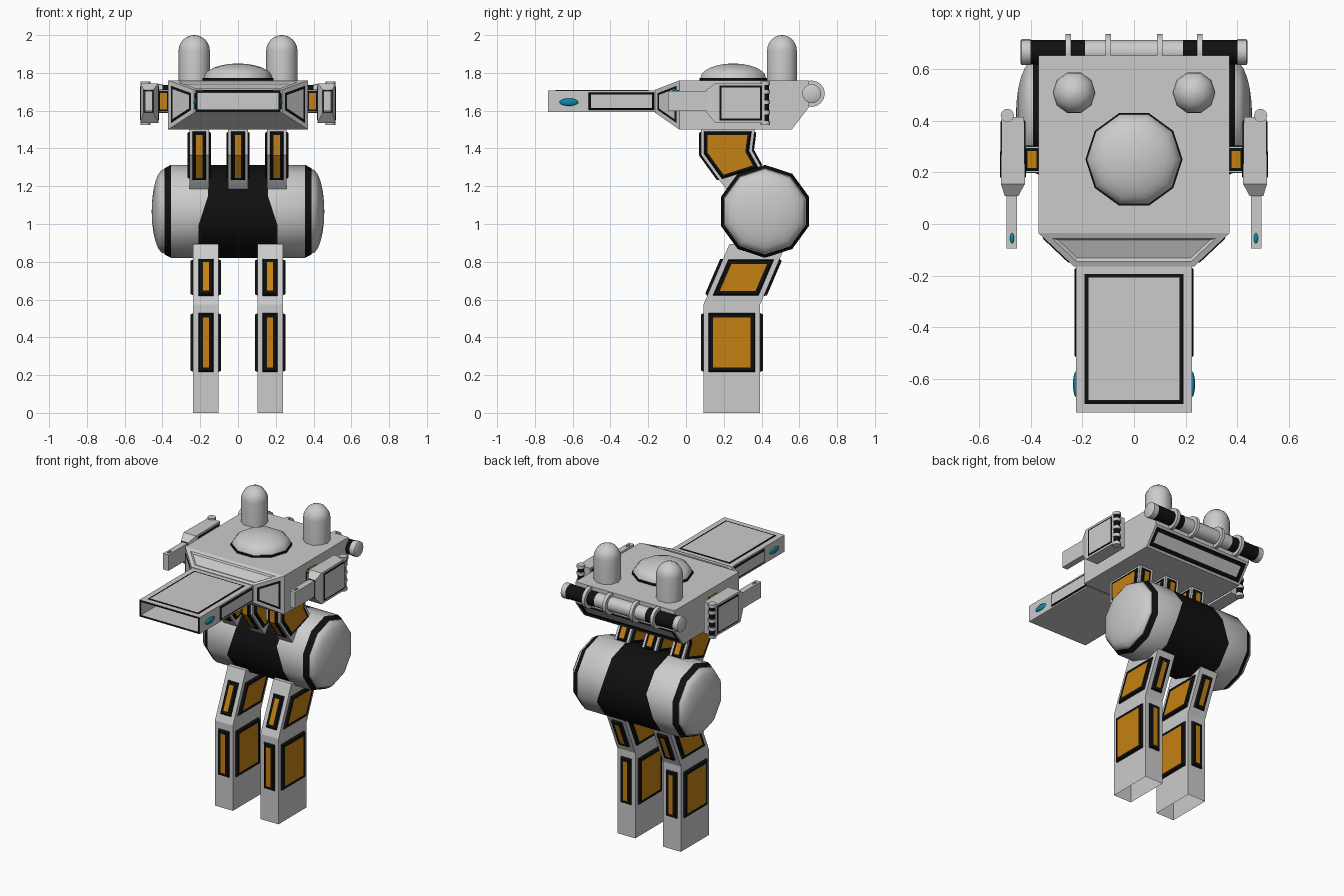
import bpy, bmesh, math
from mathutils import Matrix

if "Cube" in bpy.data.objects:
    bpy.data.objects.remove(bpy.data.objects["Cube"])

GREY, BLACK, ORANGE, CYAN = range(4)
MATS = []
for nm, c in (("light grey", (.6, .6, .6)), ("black", (.005, .005, .005)),
              ("amber", (.56, .22, .006)), ("cyan", (.004, .25, .4))):
    m = bpy.data.materials.new(nm)
    m.diffuse_color = (*c, 1)
    m.use_nodes = True
    m.node_tree.nodes["Principled BSDF"].inputs["Base Color"].default_value = m.diffuse_color
    MATS.append(m)


def finish(name, bm, smooth=False):
    me = bpy.data.meshes.new(name)
    bm.to_mesh(me)
    bm.free()
    for m in MATS:
        me.materials.append(m)
    ob = bpy.data.objects.new(name, me)
    bpy.context.collection.objects.link(ob)
    if smooth:
        bpy.ops.object.select_all(action='DESELECT')
        ob.select_set(True)
        bpy.context.view_layer.objects.active = ob
        bpy.ops.object.shade_smooth_by_angle(angle=math.radians(40))
    return ob


def loft(name, rings, mats=None, edit=None, smooth=False):
    """Skin a list of point rings; edit(bm, layers, caps) adds details."""
    bm = bmesh.new()
    vs = [[bm.verts.new(p) for p in r] for r in rings]
    n = len(vs[0])
    layers = []
    for i, (a, b) in enumerate(zip(vs, vs[1:])):
        fs = [bm.faces.new((a[j], a[(j + 1) % n], b[(j + 1) % n], b[j])) for j in range(n)]
        for f in fs:
            f.material_index = mats[i] if mats else GREY
        layers.append(fs)
    caps = [bm.faces.new(vs[0]), bm.faces.new(vs[-1])]
    for c, k in zip(caps, (0, -1)):
        c.material_index = mats[k] if mats else GREY
    bmesh.ops.recalc_face_normals(bm, faces=bm.faces[:])
    bm.normal_update()
    if edit:
        edit(bm, layers, caps)
    return finish(name, bm, smooth)


def inset(bm, faces, t, d=0.0):
    bm.normal_update()
    return bmesh.ops.inset_region(bm, faces=faces, thickness=t, depth=d,
                                  use_boundary=True, use_even_offset=True)['faces']


def panel(bm, faces, margin, raise_by, border, inner=ORANGE):
    """Raised plate with a black frame."""
    inset(bm, faces, margin)
    rim = inset(bm, faces, .007, raise_by) + inset(bm, faces, border)
    for f in rim:
        f.material_index = BLACK
    for f in faces:
        f.material_index = inner


def ribs(x, hx, st):
    """Stations (front y, front z, back y, back z) -> rings; sides: front, right, back, left"""
    return [[(x - hx, a, b), (x + hx, a, b), (x + hx, c, d), (x - hx, c, d)] for a, b, c, d in st]


def ysec(st):
    """Stations (y, x0, x1, z0, z1) -> rings; sides: bottom, right, top, left"""
    return [[(x0, y, z0), (x1, y, z0), (x1, y, z1), (x0, y, z1)] for y, x0, x1, z0, z1 in st]


def turned(name, axis, centre, prof, n, mats=None):
    """Profile (position, radius) turned about the x or z axis."""
    rings = []
    for h, r in prof:
        ring = []
        for k in range(n):
            a = 2 * math.pi * k / n
            u, v = r * math.cos(a), r * math.sin(a)
            ring.append((centre[0] + u, centre[1] + v, h) if axis == 'z'
                        else (h, centre[0] + v, centre[1] + u))
        rings.append(ring)
    return loft(name, rings, mats, smooth=True)


def dome(base, height, r, steps=6):
    out = []
    for i in range(steps + 1):
        t = min(math.pi / 2 * i / steps, 1.565)
        out.append((base + height * math.sin(t), r * math.cos(t)))
    return out


def light(name, loc, size):
    bm = bmesh.new()
    bmesh.ops.create_uvsphere(bm, u_segments=16, v_segments=8, radius=1,
                              matrix=Matrix.Translation(loc) @ Matrix.Diagonal((*size, 1)))
    for f in bm.faces:
        f.material_index = CYAN
    finish(name, bm, True)


# Legs: open at the bottom, framed amber plates on every side
def leg_edit(bm, L, caps):
    for k in (1, 4):
        for f in L[k]:
            panel(bm, [f], .027, .014, .017)
    bmesh.ops.delete(bm, geom=[caps[0]], context='FACES_ONLY')


leg = []
for z in (0, .19, .555, .575, .595, .84, .895):
    c = .243 + max(0, z - .575) * .43
    leg.append((c - .15, z, c + .15, z))
for s in (-1, 1):
    loft("leg", ribs(s * .17, .067, leg), edit=leg_edit)


# Neck struts
def strut_edit(bm, L, caps):
    for side in range(4):
        panel(bm, [L[0][side], L[1][side]], .016, .01, .012)


strut = [(.08, 1.505, .365, 1.505), (.08, 1.365, .35, 1.39), (.185, 1.22, .405, 1.29), (.225, 1.17, .46, 1.22)]
for x in (-.205, 0, .205):
    loft("neck_strut", ribs(x, .052, strut), edit=strut_edit)

# Drum body with flared black band and domed ends
half = [(.355, .246), (.39, .228)] + dome(.39, .067, .224)
sections = [(-x, r) for x, r in reversed(half)] + [(-1, .246), (1, .246)] + half
rings = []
for x, r in sections:
    ring = []
    for k in range(10):
        a = math.pi * k / 5
        up = r * math.cos(a)
        px = x if abs(x) < 1 else x * (.16 if up > .05 else .21)
        ring.append((px, .418 + r * math.sin(a), 1.067 + up))
    rings.append(ring)
d = len(half) - 2
loft("drum_body", rings, [GREY] * d + [BLACK, GREY, BLACK, GREY, BLACK] + [GREY] * d, smooth=True)


# Upper hull with tapered nose and sloped tail
def hull_edit(bm, L, caps):
    for side in (1, 3):
        panel(bm, [L[0][side]], .022, .004, .006, GREY)
    top = L[0][2]
    inset(bm, [top], .022)
    inset(bm, [top], .01, -.008)
    panel(bm, [L[2][0]], .015, -.006, .018, GREY)


loft("hull", ysec([(-.165, -.232, .232, 1.59, 1.71), (-.035, -.37, .37, 1.5, 1.76),
                   (.56, -.37, .37, 1.5, 1.76), (.652, -.37, .37, 1.62, 1.76)]), edit=hull_edit)


# Wide flat barrel, hollow at the front
def barrel_edit(bm, L, caps):
    panel(bm, [L[0][2], L[1][2]], .034, .003, .007, GREY)
    for side in (1, 3):
        panel(bm, [L[1][side]], .01, .006, .004, GREY)
    for f in inset(bm, [caps[0]], .011):
        f.material_index = BLACK
    inset(bm, [caps[0]], .0005, -.3)


loft("main_barrel", ysec([(y, -.225, .225, 1.594, 1.706) for y in (-.73, -.525, -.16)]), edit=barrel_edit)

# Roof dome and twin rounded posts
turned("roof_dome", 'z', (0, .25), [(1.75, .188), (1.773, .188)] + dome(1.773, .077, .182), 10,
       [BLACK, BLACK] + [GREY] * 6)

# Rear pipe with black sleeves and clamp rings
turned("rear_pipe", 'x', (.665, 1.69),
       [(-.44, .042), (-.435, .05), (-.4, .05), (-.4, .047), (-.19, .047), (.19, .047),
        (.4, .047), (.4, .05), (.435, .05), (.44, .042)], 16,
       [GREY, GREY, GREY, BLACK, GREY, BLACK, GREY, GREY, GREY])
for x in (-.255, -.1, .1, .255):
    turned("pipe_clamp", 'x', (.665, 1.69), [(x - .011, .07), (x + .011, .07)], 16)


def stub_edit(bm, L, caps):
    for f in (L[0][0], L[0][2], *caps):
        panel(bm, [f], .006, .003, .004)


def arm_edit(bm, L, caps):
    for f in (L[2][1], L[2][3]):
        panel(bm, [f], .012, .004, .004, GREY)
    for f in inset(bm, [caps[0]], .006):
        f.material_index = BLACK
    inset(bm, [caps[0]], .0005, -.06)


for s in (-1, 1):
    turned("roof_post", 'z', (s * .232, .508), [(1.75, .083)] + dome(1.917, .083, .083), 10)
    light("barrel_light", (s * .225, -.62, 1.645), (.011, .05, .02))

    # Side arm: mounting stub, body and small barrel
    loft("arm_stub", ysec([(y, s * .36, s * .43, 1.59, 1.71) for y in (.2, .3)]), edit=stub_edit)
    loft("arm_body", ysec([(.108, s * .448, s * .5, 1.59, 1.71), (.155, s * .422, s * .515, 1.535, 1.745),
                           (.165, s * .422, s * .515, 1.535, 1.745),
                           (.415, s * .425, s * .512, 1.535, 1.745)]), edit=arm_edit)
    loft("arm_barrel", ysec([(y, s * .453, s * .493, 1.597, 1.705) for y in (-.095, .12)]))
    light("arm_light", (s * .472, -.055, 1.705), (.008, .02, .006))

    # Upright rod behind the arm
    turned("arm_rod", 'z', (s * .49, .42), [(1.53, .02), (1.75, .02)], 10, [BLACK])
    for z in (1.525, 1.58, 1.635, 1.69, 1.735):
        turned("rod_ring", 'z', (s * .49, .42), [(z, .026), (z + .02, .026)], 10)
